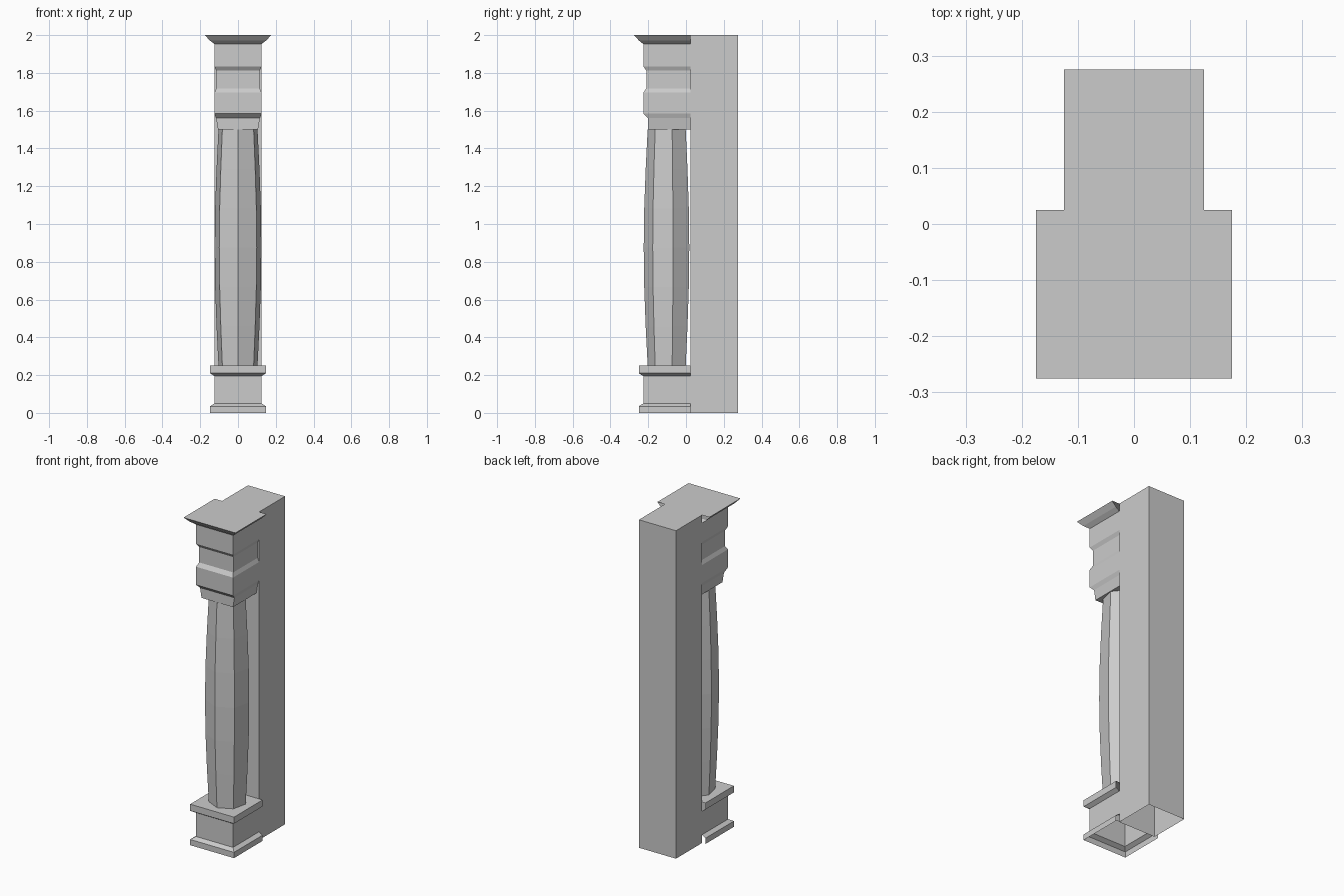
import bpy, bmesh, math

if "Cube" in bpy.data.objects:
    bpy.data.objects.remove(bpy.data.objects["Cube"])

BACK = 0.025  # plane where the mouldings meet the pillar


def finish(bm, name):
    me = bpy.data.meshes.new(name)
    bm.to_mesh(me)
    bm.free()
    ob = bpy.data.objects.new(name, me)
    bpy.context.collection.objects.link(ob)
    return ob


def moulding(name, profile, lid_top=False, lid_bottom=False):
    """Three-sided moulding, open at the back. Profile: (z, half width, front y)."""
    bm = bmesh.new()
    rings = [[bm.verts.new(p) for p in ((-w, BACK, z), (-w, y, z), (w, y, z), (w, BACK, z))]
             for z, w, y in profile]
    for a, b in zip(rings, rings[1:]):
        for i in range(3):
            bm.faces.new((a[i], a[i + 1], b[i + 1], b[i]))
    if lid_top:
        bm.faces.new(rings[-1])
    if lid_bottom:
        bm.faces.new(rings[0][::-1])
    return finish(bm, name)


# Back pillar, open underneath
bm = bmesh.new()
bmesh.ops.create_cube(bm, size=1)
for v in bm.verts:
    v.co = (v.co.x * 0.25, v.co.y * 0.25 + 0.15, v.co.z * 2 + 1)
bm.normal_update()
bmesh.ops.delete(bm, geom=[f for f in bm.faces if f.normal.z < -0.5], context='FACES_ONLY')
finish(bm, "back_pillar")

# Pedestal with stepped foot and top plate
moulding("pedestal", [
    (0, 0.148, -0.25), (0.035, 0.148, -0.25), (0.05, 0.125, -0.226),
    (0.195, 0.125, -0.226), (0.21, 0.148, -0.25), (0.25, 0.148, -0.25)], lid_top=True)

# Capital: neck, lower block, recessed band, upper block, flared top
moulding("capital", [
    (1.5, 0.106, -0.2), (1.56, 0.116, -0.2), (1.585, 0.125, -0.226),
    (1.695, 0.125, -0.226), (1.718, 0.115, -0.21), (1.812, 0.115, -0.21),
    (1.835, 0.125, -0.226), (1.953, 0.125, -0.226), (1.972, 0.15, -0.25),
    (2.0, 0.175, -0.275)], lid_top=True, lid_bottom=True)

# Seven-sided bulging shaft, one corner facing front
bm = bmesh.new()
rings = []
for k in range(7):
    t = k / 6
    r = 0.106 + 0.021 * math.sin(math.pi * t)
    z = 0.25 + 1.25 * t
    rings.append([bm.verts.new((r * math.sin(a), -0.097 - r * math.cos(a), z))
                  for a in (math.tau * i / 7 for i in range(7))])
for a, b in zip(rings, rings[1:]):
    for i in range(7):
        j = (i + 1) % 7
        bm.faces.new((a[i], a[j], b[j], b[i]))
finish(bm, "shaft")
